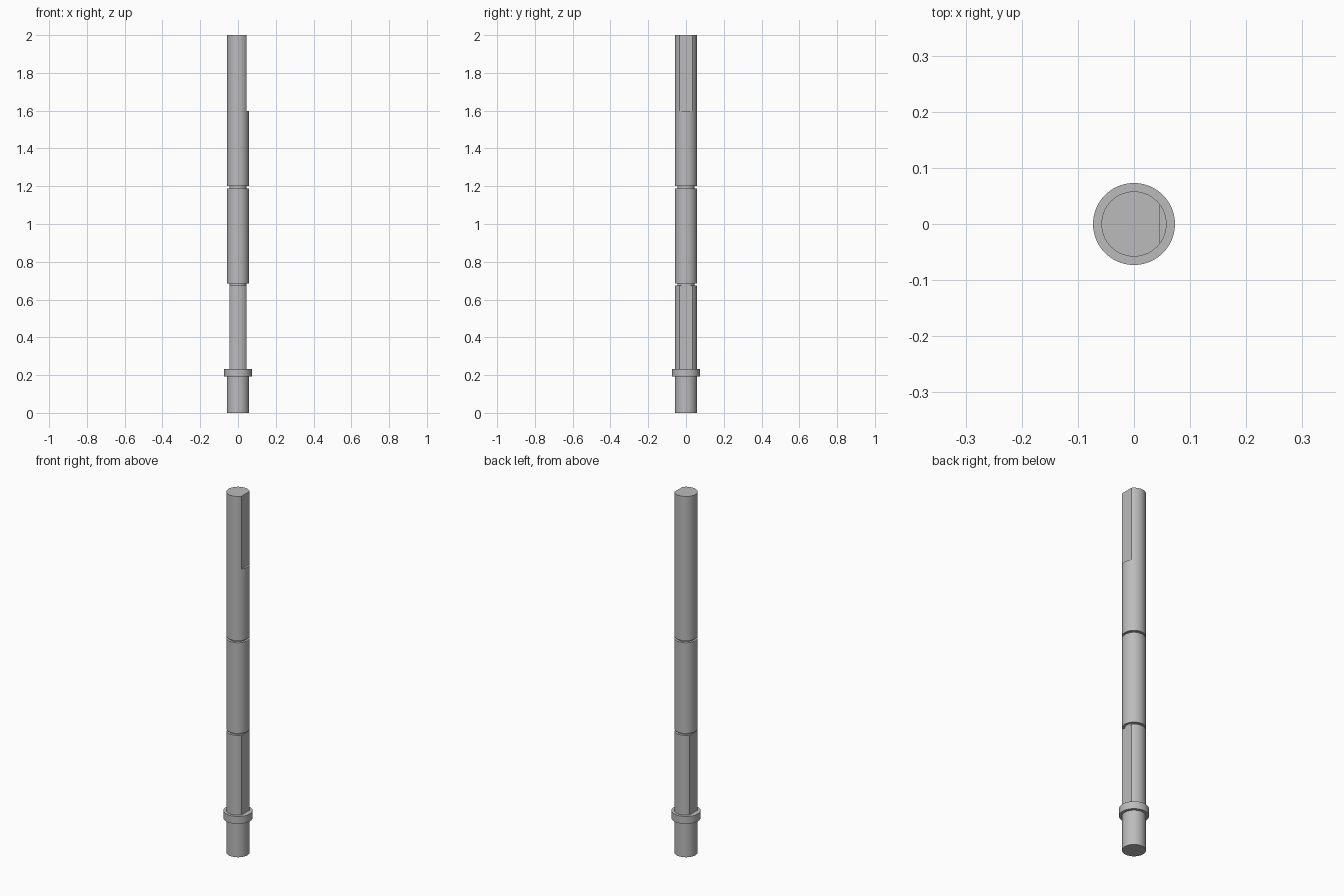
import bpy, bmesh, math

cube = bpy.data.objects.get("Cube")
if cube:
    bpy.data.objects.remove(cube, do_unlink=True)

SHAFT_R, FLANGE_R, NECK_R = 0.058, 0.073, 0.045
FLAT_X = 0.046
SIDES = 96

steel = bpy.data.materials.new("grey_steel")
steel.use_nodes = True
COLOUR = (0.5, 0.5, 0.5, 1)
steel.diffuse_color = COLOUR
steel.node_tree.nodes["Principled BSDF"].inputs["Base Color"].default_value = COLOUR


def lathe(name, profile):
    """Closed solid turned from (radius, height) points."""
    bm = bmesh.new()
    rings = []
    for r, z in profile:
        rings.append([bm.verts.new((r * math.cos(a), r * math.sin(a), z))
                      for a in (2 * math.pi * i / SIDES for i in range(SIDES))])
    for low, high in zip(rings, rings[1:]):
        for i in range(SIDES):
            j = (i + 1) % SIDES
            bm.faces.new((low[i], low[j], high[j], high[i]))
    bm.faces.new(rings[0][::-1])
    bm.faces.new(rings[-1])
    mesh = bpy.data.meshes.new(name)
    bm.to_mesh(mesh)
    bm.free()
    mesh.materials.append(steel)
    obj = bpy.data.objects.new(name, mesh)
    bpy.context.collection.objects.link(obj)
    return obj


def cut_flat(obj, side, z0, z1):
    """Mill a flat on the +x or -x side between two heights."""
    bpy.ops.mesh.primitive_cube_add(size=1, location=(side * (FLAT_X + 0.1), 0, (z0 + z1) / 2))
    cutter = bpy.context.object
    cutter.name = "flat_cutter"
    cutter.scale = (0.2, 0.4, z1 - z0)
    cutter.hide_render = True
    mod = obj.modifiers.new("flat", 'BOOLEAN')
    mod.operation = 'DIFFERENCE'
    mod.solver = 'EXACT'
    mod.object = cutter
    bpy.context.view_layer.objects.active = obj
    bpy.ops.object.modifier_apply(modifier=mod.name)
    bpy.data.objects.remove(cutter, do_unlink=True)


# Journal end, flange, then three shaft lengths parted by two retaining grooves
FLANGE_LOW, FLANGE_TOP = 0.192, 0.233
GROOVES = [(0.675, 0.686), (1.189, 1.2)]
profile = [(SHAFT_R, 0), (SHAFT_R, FLANGE_LOW), (FLANGE_R, FLANGE_LOW),
           (FLANGE_R, FLANGE_TOP), (SHAFT_R, FLANGE_TOP)]
for low, high in GROOVES:
    profile += [(SHAFT_R, low), (NECK_R, low), (NECK_R, high), (SHAFT_R, high)]
profile.append((SHAFT_R, 2))
shaft = lathe("shaft", profile)

# Two opposed flats above the flange, one flat at the top end
for side in (1, -1):
    cut_flat(shaft, side, FLANGE_TOP, 0.68)
cut_flat(shaft, 1, 1.597, 2.1)

bpy.ops.object.select_all(action='DESELECT')
shaft.select_set(True)
bpy.context.view_layer.objects.active = shaft
bpy.ops.object.shade_smooth_by_angle(angle=math.radians(25))
